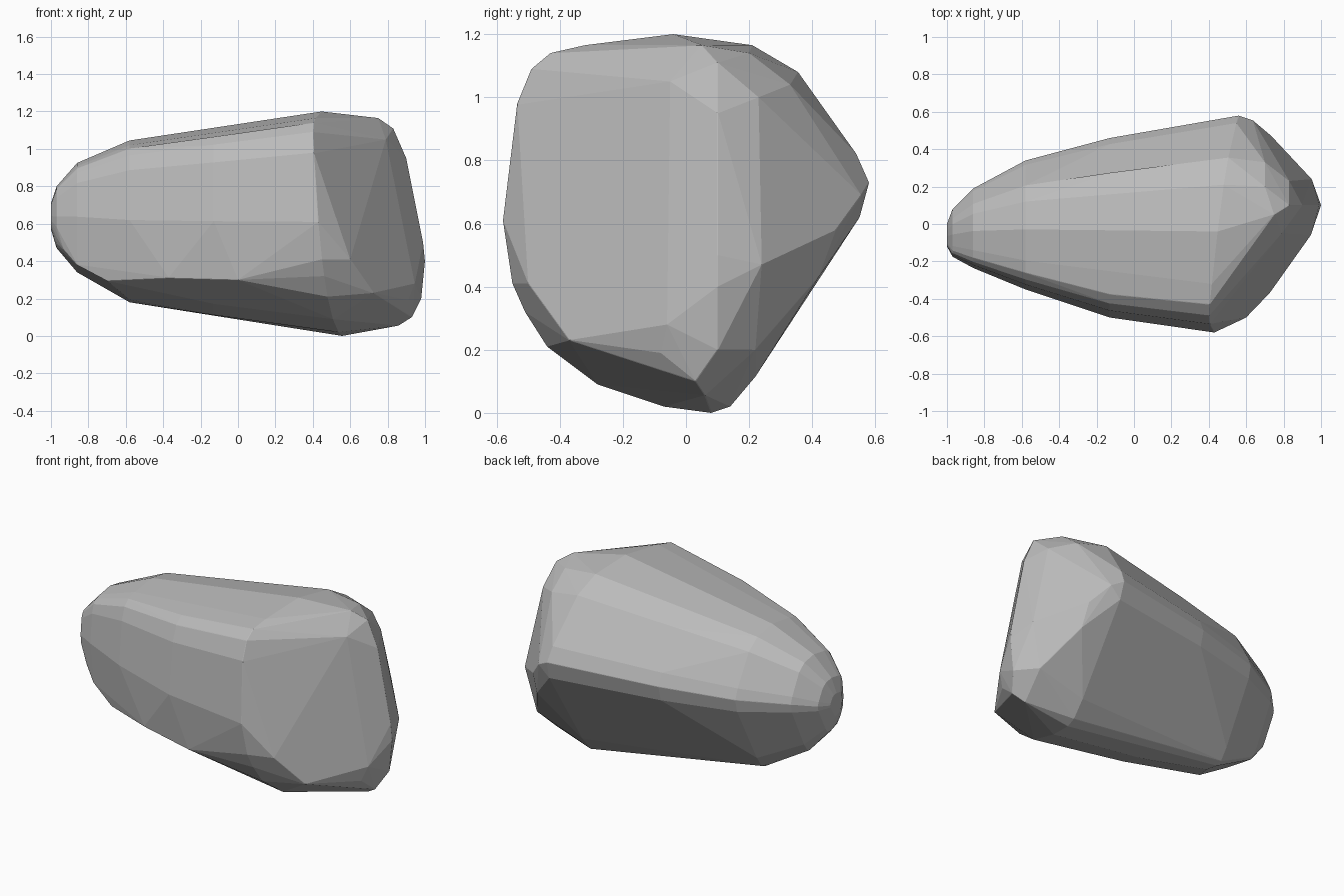
import bpy
import bmesh

# Remove only the default object
default_cube = bpy.data.objects.get("Cube")
if default_cube:
    bpy.data.objects.remove(default_cube, do_unlink=True)

# Widest cross-section of the boulder, as (y, z)
PROFILE = [
    (-.58, .61), (-.55, .41), (-.51, .32), (-.44, .21), (-.28, .09),
    (-.07, .02), (.08, 0), (.14, .02), (.22, .115), (.55, .62), (.58, .73),
    (.54, .82), (.355, 1.08), (.21, 1.165), (-.04, 1.2), (-.32, 1.165),
    (-.43, 1.14), (-.49, 1.09), (-.535, .98),
]
Y_LOW, Y_HIGH, Z_HIGH = -.58, .58, 1.2

# Tapering stations toward the narrow end: x, y range, z range
STATIONS = [
    (-1, -.12, 0, .57, .71),
    (-.97, -.175, .08, .47, .8),
    (-.86, -.235, .19, .34, .925),
    (-.58, -.35, .34, .18, 1.045),
    (-.13, -.5, .46, .095, 1.115),
]

# Heavy lower edge along the front of the narrow end
FRONT_EDGE = [
    (-.93, -.17, .46), (-.86, -.205, .38), (-.7, -.255, .295),
    (-.37, -.4, .31), (0, -.49, .3),
]

# Corners of the broad, angled end
END_CORNERS = [
    (.79, -.05, 1.05), (.945, -.06, .28), (.9, .1, .95), (.83, .1, 1.11),
    (.99, .1, .5), (1, .1, .4), (.98, .1, .2), (.93, .03, .1),
    (.86, .06, .055), (.95, .24, .47), (.73, .475, .58), (.635, .555, .69),
    (.7, .33, 1.04), (.83, .23, 1), (.88, .22, .2), (.74, .42, .43),
    (.6, -.5, .41), (.725, -.37, .23), (.91, -.08, .19),
    (.75, .05, 1.165), (.7, .2, 1.14),
]


def fit_profile(station):
    """Stretch the widest cross-section into the ranges of one station."""
    x, y_min, y_max, z_min, z_max = station
    for y, z in PROFILE:
        across = (y - Y_LOW) / (Y_HIGH - Y_LOW)
        yield (x, y_min + across * (y_max - y_min),
               z_min + z / Z_HIGH * (z_max - z_min))


def skewed_shoulder():
    """Place the widest cross-section, leaning with the angled end."""
    for y, z in PROFILE:
        yield (.5 + .12 * y - .08 * (z - .6), y, z)


def make_material(name, colour):
    material = bpy.data.materials.new(name)
    material.use_nodes = True
    material.diffuse_color = colour
    shader = material.node_tree.nodes["Principled BSDF"]
    shader.inputs["Base Color"].default_value = colour
    shader.inputs["Roughness"].default_value = .9
    return material


# Boulder: hull wrapped around the sections and the end corners
bm = bmesh.new()
for station in STATIONS:
    for point in fit_profile(station):
        bm.verts.new(point)
for point in list(skewed_shoulder()) + FRONT_EDGE + END_CORNERS:
    bm.verts.new(point)
hull = bmesh.ops.convex_hull(bm, input=bm.verts)
unused = {item for item in hull["geom_interior"] + hull["geom_unused"]
          if isinstance(item, bmesh.types.BMVert)}
bmesh.ops.delete(bm, geom=list(unused), context="VERTS")

# Merge nearly level triangles into broad chiselled facets
bmesh.ops.dissolve_limit(bm, angle_limit=.06, verts=bm.verts, edges=bm.edges)
bmesh.ops.recalc_face_normals(bm, faces=bm.faces)

mesh = bpy.data.meshes.new("boulder")
bm.to_mesh(mesh)
bm.free()
boulder = bpy.data.objects.new("boulder", mesh)
bpy.context.collection.objects.link(boulder)
mesh.materials.append(make_material("stone grey", (.5, .5, .5, 1)))

# Worn edges
bevel = boulder.modifiers.new("worn_edges", "BEVEL")
bevel.width = .01
bevel.segments = 1
bevel.limit_method = "ANGLE"
bevel.angle_limit = .45
